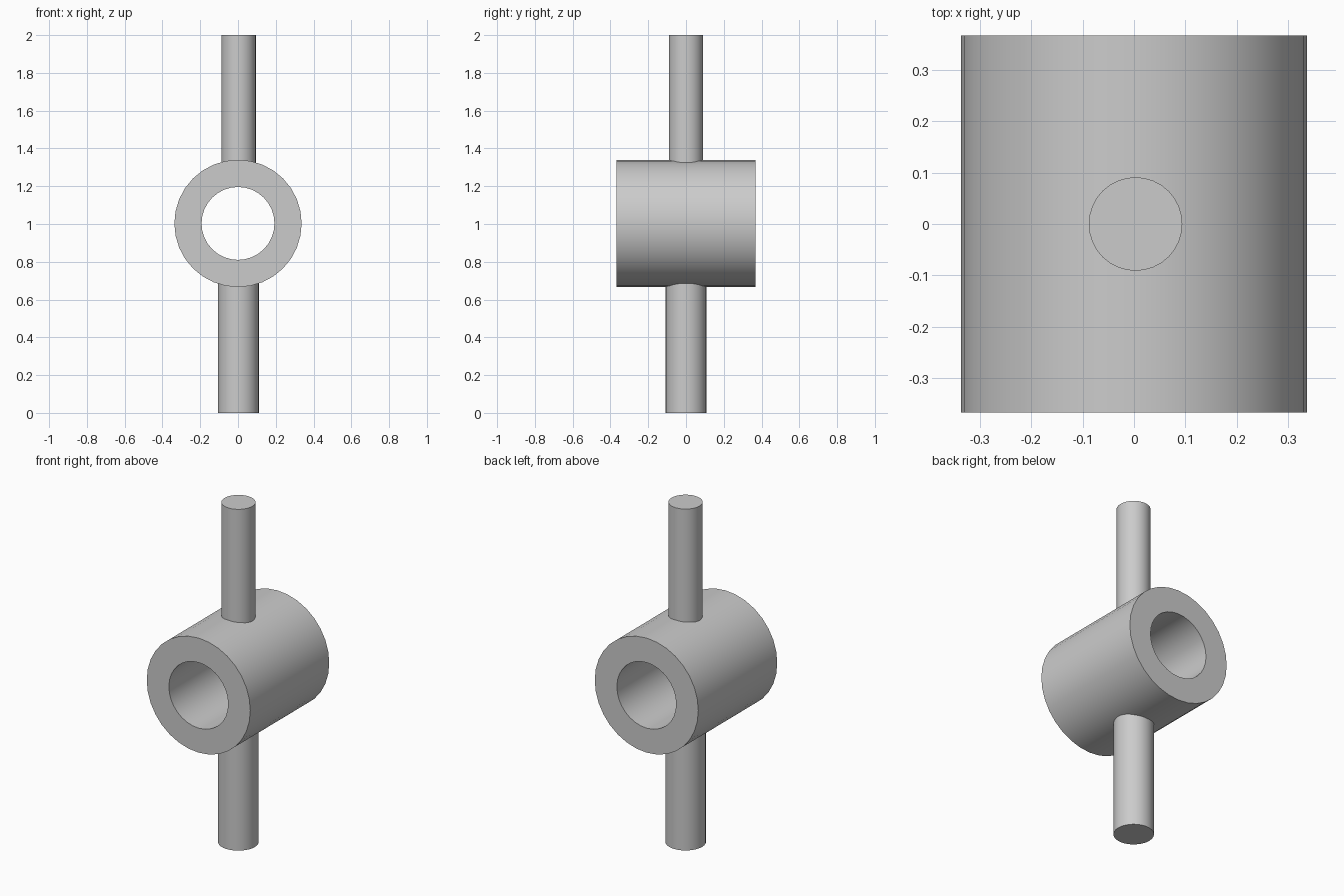
import bpy, bmesh
from math import radians, tau
from mathutils import Matrix

cube = bpy.data.objects.get("Cube")
if cube:
    bpy.data.objects.remove(cube, do_unlink=True)

grey = bpy.data.materials.new("plain_grey")
grey.use_nodes = True
colour = (0.6, 0.6, 0.6, 1)
grey.diffuse_color = colour
grey.node_tree.nodes["Principled BSDF"].inputs["Base Color"].default_value = colour

HUB_Z = 1.003
OUTER, INNER, HALF_LENGTH = 0.337, 0.193, 0.367
WALL_MID = (OUTER + INNER) / 2


def finish(name, bm):
    """Turn a bmesh into a smooth-sided, sharp-rimmed object."""
    bmesh.ops.recalc_face_normals(bm, faces=bm.faces)
    mesh = bpy.data.meshes.new(name)
    bm.to_mesh(mesh)
    bm.free()
    mesh.materials.append(grey)
    obj = bpy.data.objects.new(name, mesh)
    bpy.context.collection.objects.link(obj)
    bpy.ops.object.select_all(action="DESELECT")
    obj.select_set(True)
    bpy.context.view_layer.objects.active = obj
    bpy.ops.object.shade_smooth_by_angle(angle=radians(30))
    return obj


def rod(name, radius, bottom, top, x):
    bm = bmesh.new()
    bmesh.ops.create_cone(bm, cap_ends=True, segments=32, radius1=radius,
                          radius2=radius, depth=top - bottom,
                          matrix=Matrix.Translation((x, 0, (bottom + top) / 2)))
    return finish(name, bm)


# Hub: rectangular wall section spun around the y axis
bm = bmesh.new()
section = [(INNER, -HALF_LENGTH), (OUTER, -HALF_LENGTH),
           (OUTER, HALF_LENGTH), (INNER, HALF_LENGTH)]
verts = [bm.verts.new((r, y, HUB_Z)) for r, y in section]
edges = [bm.edges.new((verts[i], verts[(i + 1) % 4])) for i in range(4)]
bmesh.ops.spin(bm, geom=verts + edges, cent=(0, 0, HUB_Z), axis=(0, 1, 0),
               angle=tau, steps=32, use_merge=True)
bmesh.ops.remove_doubles(bm, verts=bm.verts, dist=0.0001)
finish("hub_tube", bm)

# Rods end inside the hub wall, leaving the bore clear
rod("upper_rod", 0.091, HUB_Z + WALL_MID, 2.0, 0.003)
rod("lower_rod", 0.108, 0.0, HUB_Z - WALL_MID, 0.002)
